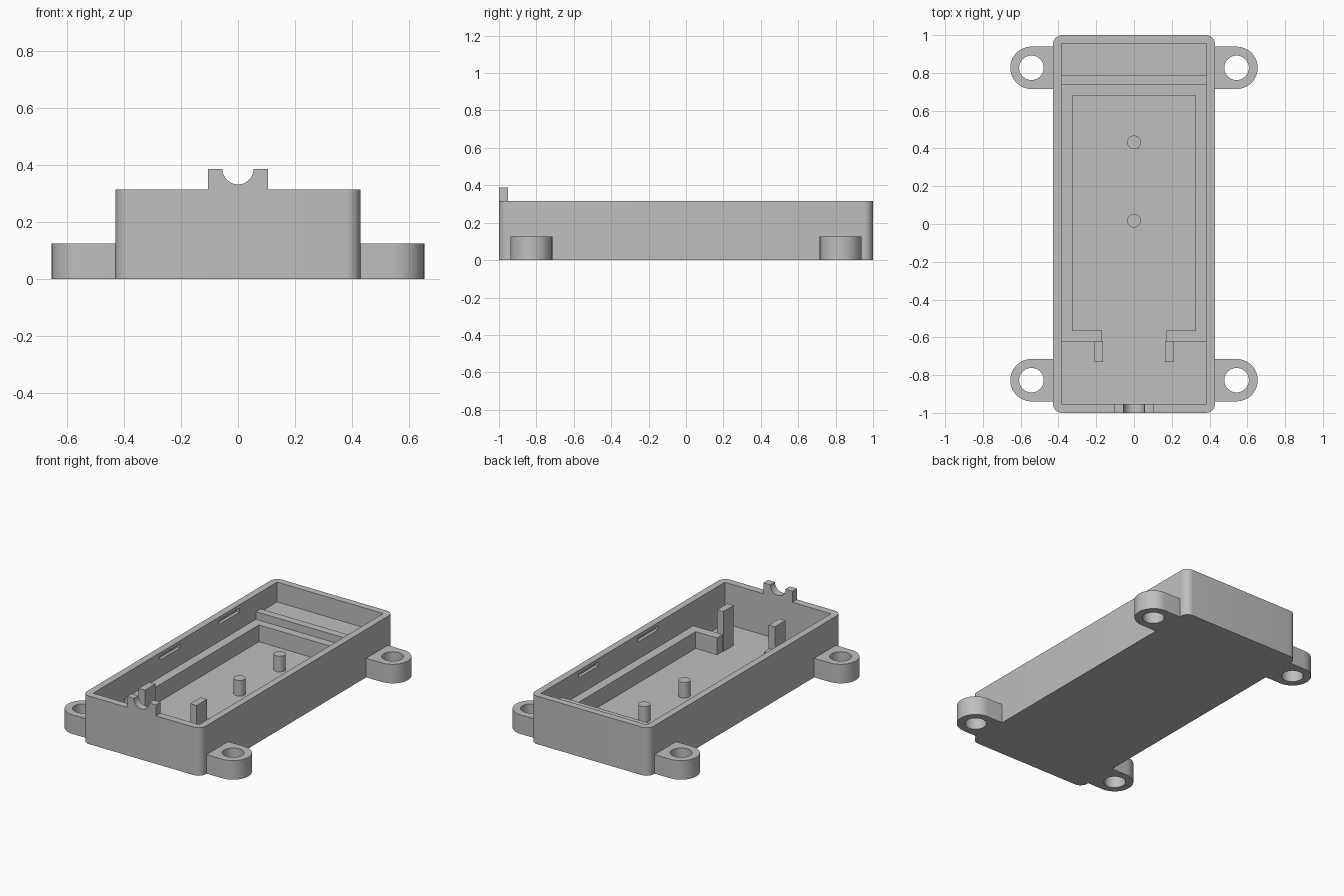
import bpy
import bmesh
from math import cos, sin, pi, radians

cube = bpy.data.objects.get("Cube")
if cube:
    bpy.data.objects.remove(cube, do_unlink=True)

grey = bpy.data.materials.new("plain grey plastic")
grey.use_nodes = True
colour = (0.52, 0.52, 0.52, 1)
grey.diffuse_color = colour
grey.node_tree.nodes["Principled BSDF"].inputs["Base Color"].default_value = colour


def prism(name, outline, low, high, axis="z"):
    """Extrude a 2D outline along z, or along y when the outline is in x and z."""
    bm = bmesh.new()
    place = (lambda p: (p[0], p[1], low)) if axis == "z" else (lambda p: (p[0], low, p[1]))
    push = (0, 0, high - low) if axis == "z" else (0, high - low, 0)
    face = bm.faces.new([bm.verts.new(place(p)) for p in outline])
    new = bmesh.ops.extrude_face_region(bm, geom=[face])["geom"]
    bmesh.ops.translate(bm, vec=push, verts=[g for g in new if isinstance(g, bmesh.types.BMVert)])
    bmesh.ops.recalc_face_normals(bm, faces=bm.faces)
    mesh = bpy.data.meshes.new(name)
    bm.to_mesh(mesh)
    bm.free()
    mesh.materials.append(grey)
    obj = bpy.data.objects.new(name, mesh)
    bpy.context.collection.objects.link(obj)
    return obj


def block(name, x0, x1, y0, y1, z0, z1):
    return prism(name, [(x0, y0), (x1, y0), (x1, y1), (x0, y1)], z0, z1)


def arc(cx, cy, r, start, end, steps):
    angles = [radians(start + (end - start) * i / steps) for i in range(steps + 1)]
    return [(cx + r * cos(a), cy + r * sin(a)) for a in angles]


def circle(cx, cy, r, steps=40):
    return arc(cx, cy, r, 0, 360, steps)[:-1]


def activate(obj):
    bpy.ops.object.select_all(action="DESELECT")
    obj.select_set(True)
    bpy.context.view_layer.objects.active = obj


def cut(obj, cutter):
    cutter.hide_render = True
    mod = obj.modifiers.new("cut", "BOOLEAN")
    mod.operation = "DIFFERENCE"
    mod.solver = "EXACT"
    mod.object = cutter
    activate(obj)
    bpy.ops.object.modifier_apply(modifier=mod.name)
    bpy.data.objects.remove(cutter, do_unlink=True)


def smooth(obj):
    activate(obj)
    bpy.ops.object.shade_smooth_by_angle(angle=radians(30))


W, L, H = 0.43, 1.0, 0.315      # outer half width, half length, height
IN, FLOOR, R = 0.385, 0.045, 0.05

# open tray with rounded upright corners
outline = []
for i, (sx, sy) in enumerate([(1, 1), (-1, 1), (-1, -1), (1, -1)]):
    outline += arc(sx * (W - R), sy * (L - R), R, 90 * i, 90 * i + 90, 8)
tray = prism("tray", outline, 0, H)
cut(tray, block("cavity_cutter", -IN, IN, -0.952, 0.955, FLOOR, 0.5))

# snap slots inside both long walls
for side in (-1, 1):
    for y in (-0.155, 0.46):
        x0, x1 = sorted((side * 0.36, side * 0.405))
        cut(tray, block("slot_cutter", x0, x1, y - 0.105, y + 0.105, 0.267, 0.293))
smooth(tray)

# mounting lugs with through holes
for side in (-1, 1):
    for end in (-1, 1):
        cx, cy, r = side * 0.543, end * 0.827, 0.112
        shape = arc(cx, cy, r, -90, 90 if side > 0 else -270, 24)
        shape += [(side * 0.41, cy + r), (side * 0.41, cy - r)]
        lug = prism("mounting_lug", shape, 0, 0.125)
        cut(lug, prism("hole_cutter", circle(cx, cy, 0.065), -0.1, 0.3))
        smooth(lug)

# support ledge running round the inside, open at the front
half = [(0.17, -0.625), (0.39, -0.625), (0.39, 0.74), (0, 0.74)]
inner = [(0, 0.68), (0.325, 0.68), (0.325, -0.565), (0.17, -0.565)]
for side in (-1, 1):
    prism("support_ledge", [(side * x, y) for x, y in half + inner], FLOOR - 0.01, 0.155)

# raised rib and shelf at the back
block("back_rib", -0.39, 0.39, 0.735, 0.785, FLOOR - 0.01, 0.205)
block("back_shelf", -0.39, 0.39, 0.78, 0.96, FLOOR - 0.01, 0.185)

# upright stops in front of the ledge
for side in (-1, 1):
    x0, x1 = sorted((side * 0.165, side * 0.21))
    block("upright_stop", x0, x1, -0.73, -0.622, FLOOR - 0.01, 0.308)

# locating pins
for y in (0.017, 0.432):
    smooth(prism("locating_pin", circle(0, y, 0.036, 32), FLOOR - 0.01, 0.148))

# cable saddle on the front wall
top = 0.387
saddle = [(-0.105, H - 0.01), (0.105, H - 0.01), (0.105, top)]
saddle += arc(0, top, 0.055, 0, -180, 24) + [(-0.105, top)]
smooth(prism("cable_saddle", saddle, -L, -0.952, "y"))
